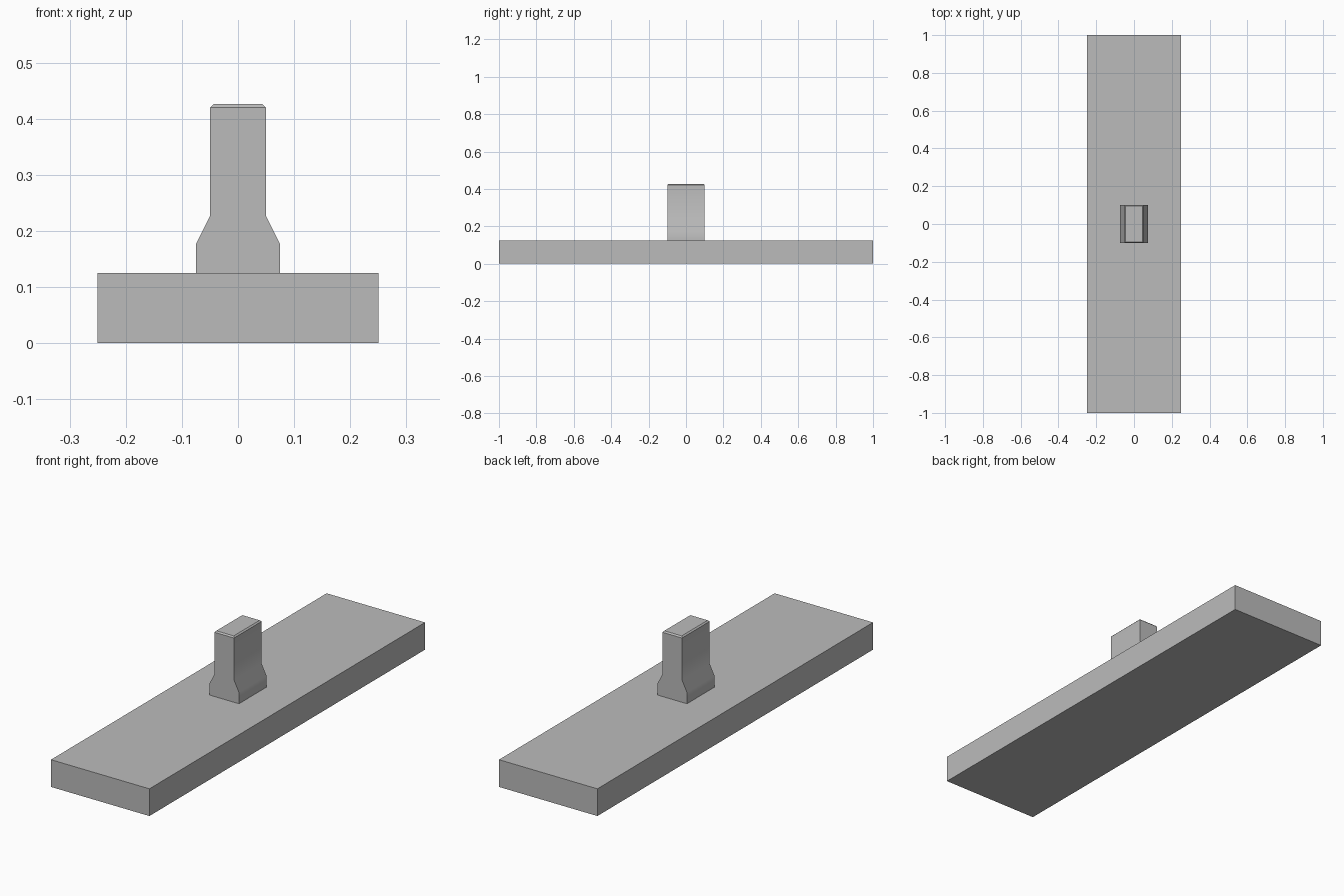
import bpy
import bmesh
import math

cube = bpy.data.objects.get("Cube")
if cube:
    bpy.data.objects.remove(cube, do_unlink=True)

# Single plain grey
grey = bpy.data.materials.new("plain_grey")
grey.use_nodes = True
colour = (0.5, 0.5, 0.5, 1)
grey.diffuse_color = colour
grey.node_tree.nodes["Principled BSDF"].inputs["Base Color"].default_value = colour


def loft(name, sections):
    """Stack rectangular sections (half width, half depth, height) into a solid."""
    bm = bmesh.new()
    rings = [[bm.verts.new((sx * w, sy * d, z))
              for sx, sy in ((-1, -1), (1, -1), (1, 1), (-1, 1))]
             for w, d, z in sections]
    bm.faces.new(rings[0][::-1])
    bm.faces.new(rings[-1])
    for low, high in zip(rings, rings[1:]):
        for i in range(4):
            j = (i + 1) % 4
            bm.faces.new((low[i], low[j], high[j], high[i]))
    mesh = bpy.data.meshes.new(name)
    bm.to_mesh(mesh)
    bm.free()
    mesh.materials.append(grey)
    obj = bpy.data.objects.new(name, mesh)
    bpy.context.collection.objects.link(obj)
    return obj


# Long flat slab
base = loft("base_slab", [(0.25, 1, 0), (0.25, 1, 0.125)])

# Upright post: wide foot, sloped shoulder, straight shaft, chamfered top
post = loft("post", [(0.075, 0.1, 0.125), (0.075, 0.1, 0.177),
                     (0.05, 0.1, 0.227), (0.05, 0.1, 0.42),
                     (0.044, 0.094, 0.426)])

# Soften the shoulder while keeping the corners sharp
bpy.ops.object.select_all(action="DESELECT")
post.select_set(True)
bpy.context.view_layer.objects.active = post
bpy.ops.object.shade_smooth_by_angle(angle=math.radians(30))
